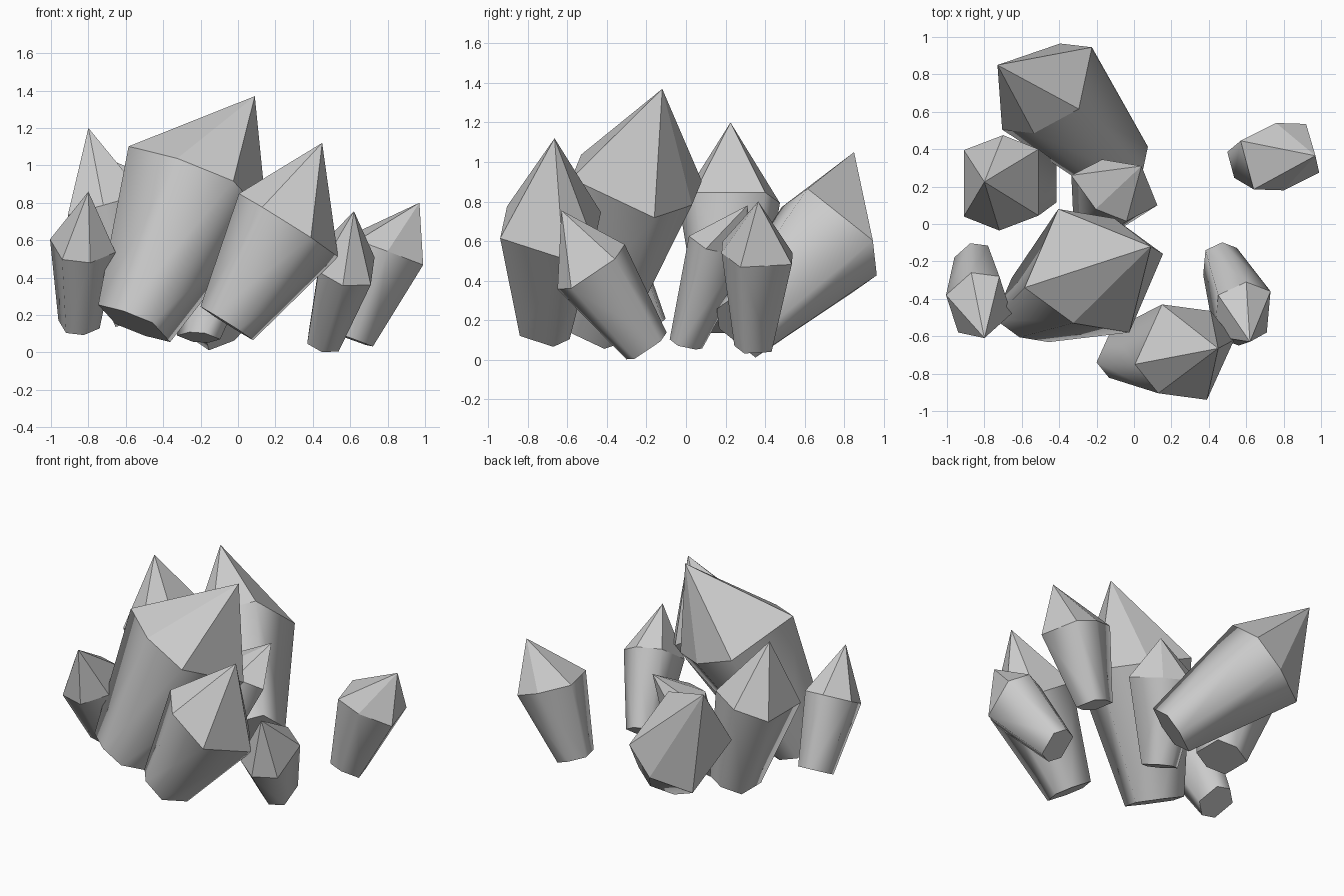
import bpy, bmesh
from mathutils import Vector

if "Cube" in bpy.data.objects:
    bpy.data.objects.remove(bpy.data.objects["Cube"])


def crystal(name, base, shoulder, tip, half, scale):
    """Six-sided tapered crystal: half = xy offsets of three shoulder corners,
    the other three are their opposites; scale = base size / shoulder size."""
    base, shoulder, tip = Vector(base), Vector(shoulder), Vector(tip)
    axis = shoulder - base
    corners = [Vector((s * x, s * y, 0)) for s in (1, -1) for x, y in half]
    for c in corners:  # tilt the ring square to the crystal's axis
        c.z = -(axis.x * c.x + axis.y * c.y) / axis.z
    bm = bmesh.new()
    low = [bm.verts.new(base + c * scale) for c in corners]
    top = [bm.verts.new(shoulder + c) for c in corners]
    apex = bm.verts.new(tip)
    bm.faces.new(low)
    for i in range(6):
        j = (i + 1) % 6
        side = bm.faces.new((low[i], low[j], top[j], top[i]))
        side.smooth = True
        bm.faces.new((top[i], top[j], apex))
    bmesh.ops.recalc_face_normals(bm, faces=bm.faces[:])
    mesh = bpy.data.meshes.new(name)
    bm.to_mesh(mesh)
    bm.free()
    obj = bpy.data.objects.new(name, mesh)
    bpy.context.collection.objects.link(obj)
    return obj


# Large crystals
crystal("centre_crystal", (-.555, -.46, .155), (-.215, -.25, .91), (.09, -.12, 1.37),
        [(-.37, -.09), (-.11, -.28), (.19, -.33)], .52)
crystal("back_crystal", (-.06, .29, .16), (-.465, .725, .60), (-.73, .85, 1.05),
        [(.24, .22), (.17, -.11), (-.07, -.24)], .56)
crystal("front_crystal", (-.06, -.705, .155), (.27, -.685, .68), (.45, -.665, 1.12),
        [(-.265, -.065), (-.14, -.22), (.12, -.255)], .53)
crystal("left_back_crystal", (-.535, .22, .17), (-.71, .22, .79), (-.80, .225, 1.20),
        [(.20, -.175), (-.01, -.255), (-.20, -.18)], .6)

# Small crystals
crystal("middle_small_crystal", (-.21, 0, .08), (-.105, .18, .58), (.04, .31, .78),
        [(-.23, .08), (-.10, -.10), (.065, -.165)], .5)
crystal("right_back_small_crystal", (.61, .34, .07), (.78, .36, .54), (.97, .365, .80),
        [(.21, -.085), (.02, -.18), (-.14, -.175)], .53)
crystal("left_small_crystal", (-.85, -.21, .15), (-.83, -.43, .57), (-.80, -.61, .86),
        [(-.175, .05), (-.11, -.15), (.04, -.17)], .63)
crystal("right_small_crystal", (.46, -.20, .07), (.58, -.48, .47), (.62, -.63, .755),
        [(.15, .12), (.13, -.10), (-.02, -.17)], .6)
